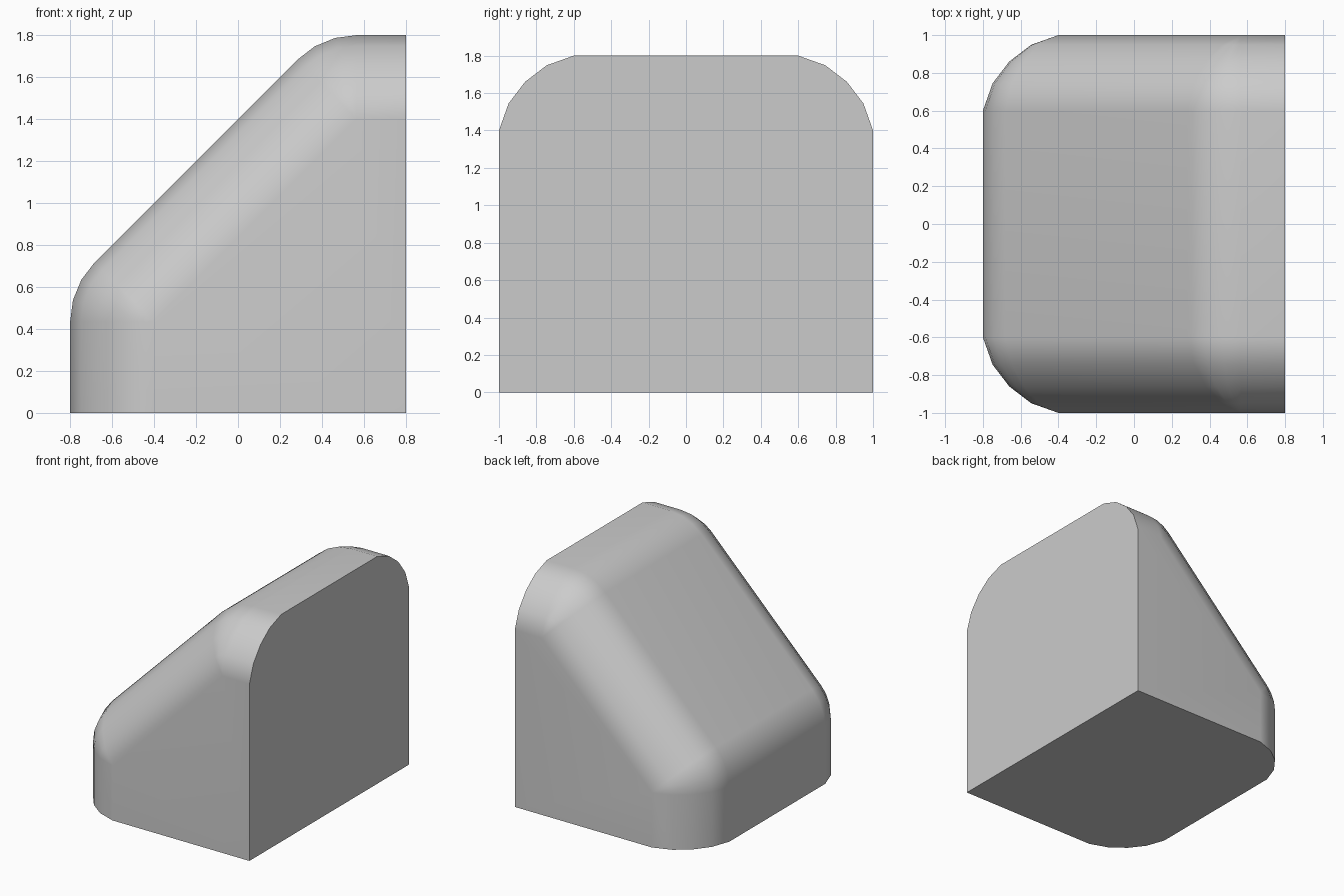
import bpy, bmesh
from math import sin, cos, pi, tan, radians

cube = bpy.data.objects.get("Cube")
if cube:
    bpy.data.objects.remove(cube)

RADIUS = 0.4      # rounding of all soft edges
STEPS = 4         # segments per quarter round
ARC = 3           # segments per bend of the slope
X_WALL, HALF_DEPTH, HEIGHT = 0.8, 1.0, 1.8

# Centres of the two bends, inset from the outer outline
shift = RADIUS * tan(radians(22.5))
LOW_BEND = (-X_WALL + RADIUS, 0.6 - shift)
HIGH_BEND = (0.4 + shift, HEIGHT - RADIUS)


def outline(r):
    """Upper outline of the slope at rounding radius r, from floor to back wall."""
    points = [(LOW_BEND[0] - r, 0)]
    for (cx, cz), start in ((LOW_BEND, 180), (HIGH_BEND, 135)):
        for i in range(ARC + 1):
            a = radians(start - 45 * i / ARC)
            points.append((cx + r * cos(a), cz + r * sin(a)))
    points.append((X_WALL, HIGH_BEND[1] + r))
    return points


# Sections across the depth: the radius shrinks to zero at each side
sections = []
for i in range(STEPS + 1):
    a = pi / 2 * i / STEPS
    r = RADIUS * (1 - 0.08 * sin(2 * a))
    sections.append((HALF_DEPTH - RADIUS + r * sin(a), r * cos(a)))
sections = [(-y, r) for y, r in reversed(sections)] + sections

bm = bmesh.new()
rows = [[bm.verts.new((x, y, z)) for x, z in outline(r)] for y, r in sections]

# Rounded skin
for a, b in zip(rows, rows[1:]):
    for i in range(len(a) - 1):
        bm.faces.new((a[i], a[i + 1], b[i + 1], b[i]))

# Flat sides, floor and back wall
corners = [bm.verts.new((X_WALL, s * HALF_DEPTH, 0)) for s in (-1, 1)]
bm.faces.new(rows[0] + [corners[0]])
bm.faces.new(rows[-1] + [corners[1]])
bm.faces.new([row[0] for row in rows] + corners[::-1])
bm.faces.new([row[-1] for row in rows] + corners[::-1])
bmesh.ops.remove_doubles(bm, verts=bm.verts, dist=0.0005)
bmesh.ops.recalc_face_normals(bm, faces=bm.faces)

mesh = bpy.data.meshes.new("rounded_slope_block")
bm.to_mesh(mesh)
bm.free()
block = bpy.data.objects.new("rounded_slope_block", mesh)
bpy.context.collection.objects.link(block)

# Plain grey
grey = bpy.data.materials.new("light_grey")
grey.use_nodes = True
colour = (0.6, 0.6, 0.6, 1)
grey.diffuse_color = colour
grey.node_tree.nodes["Principled BSDF"].inputs["Base Color"].default_value = colour
mesh.materials.append(grey)

# Smooth rounding with crisp flats
bpy.context.view_layer.objects.active = block
block.select_set(True)
bpy.ops.object.shade_smooth_by_angle(angle=radians(40))
weighted = block.modifiers.new("flat_faces", 'WEIGHTED_NORMAL')
weighted.keep_sharp = True
